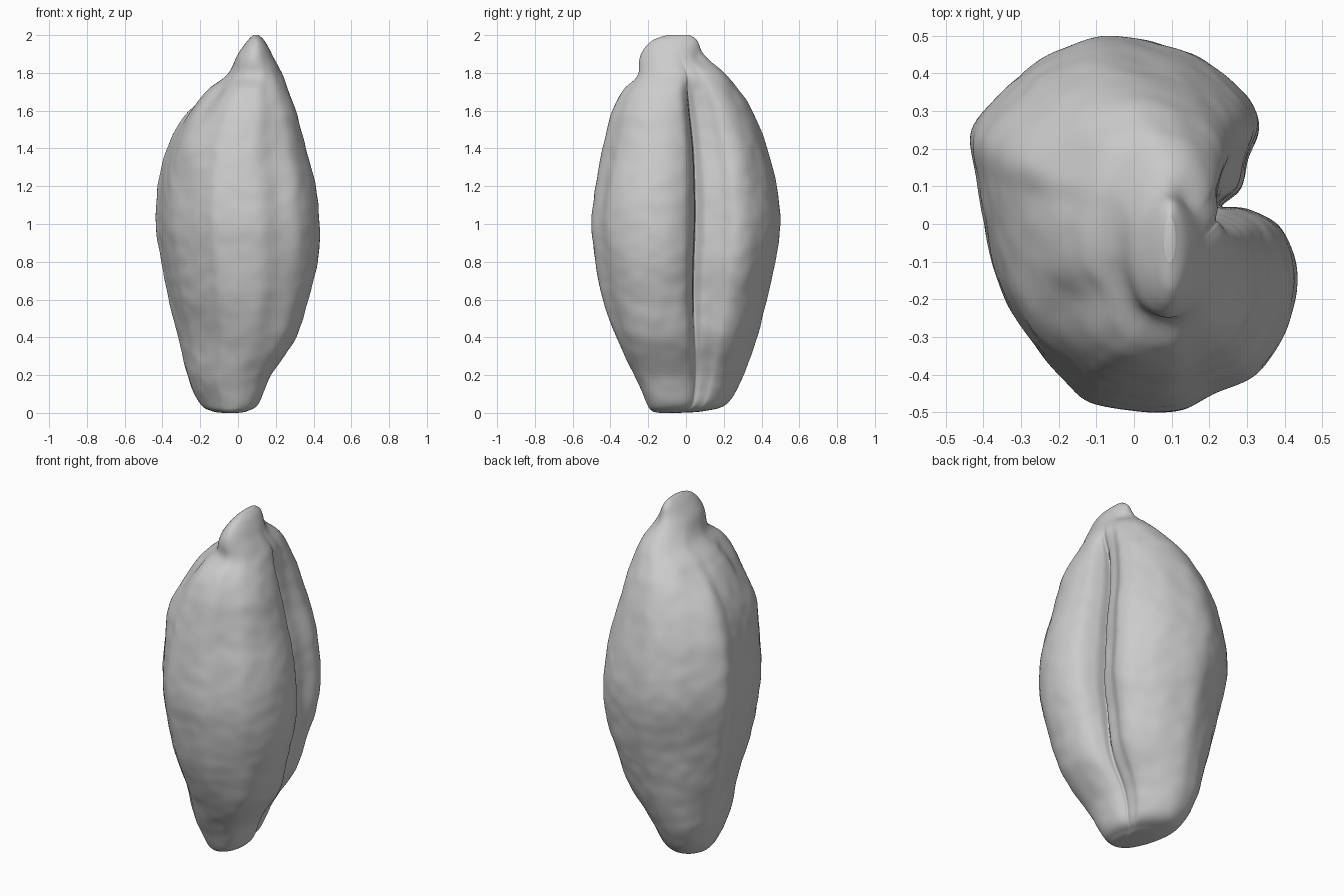
import bpy, bmesh
from math import sin, cos, atan2, sqrt, exp
from mathutils import Vector, noise

if "Cube" in bpy.data.objects:
    bpy.data.objects.remove(bpy.data.objects["Cube"])

# Silhouette: height, x min, x max, y min, y max (hundredths)
PROFILE = [
    (0, -8, 0, -14, -4), (1, -14, 5, -18, 10), (5, -20, 11, -21, 22),
    (20, -27, 18, -28, 31), (40, -31, 31, -37, 38), (60, -36, 37, -44, 43),
    (80, -40, 42, -48, 47), (100, -43, 43, -50, 50), (120, -42, 41, -48, 48),
    (140, -37, 36, -44, 43), (160, -27, 31, -39, 35), (171, -17, 27, -34, 28),
    (179, -6, 24, -27, 21), (190, 0, 18, -24, 10), (197, 5, 14, -18, 6),
    (200, 8, 11, -10, 2)]

# Widest cross-section, counter-clockwise from the crease (hundredths)
SECTION = [
    (23, 5), (28, 10), (30, 18), (33, 26), (30, 34), (22, 41), (10, 47),
    (-7, 50), (-20, 46), (-31, 39), (-43, 25), (-42, 12), (-40, 0),
    (-36, -16), (-28, -30), (-18, -42), (-9, -48), (10, -50), (22, -45),
    (33, -39), (41, -27), (43, -12), (39, -1), (30, 4)]

# Hollows around the germ end (negative depth swells): centre, radius, depth
HOLLOWS = [
    ((-.20, .14, 1.64), .11, .03), ((-.12, -.20, 1.70), .09, .03),
    ((.06, -.27, 1.75), .08, .02), ((.14, .08, 1.86), .06, .02),
    ((-.27, -.25, 1.42), .13, -.025), ((-.20, -.22, 1.60), .08, .015)]

SIDES, RINGS = 240, 240


def spline(rows, t, closed=False):
    """Catmull-Rom sample of a list of rows, t in row units."""
    n, i = len(rows), int(t)
    f = t - i
    pick = (lambda k: rows[k % n]) if closed else (lambda k: rows[max(0, min(n - 1, k))])
    a, b, c, d = (pick(i + k) for k in (-1, 0, 1, 2))
    return [(q + f * (r - p + f * (2 * p - 5 * q + 4 * r - s + f * (3 * (q - r) + s - p))) / 2) / 100
            for p, q, r, s in zip(a, b, c, d)]


def smoothstep(low, high, v):
    v = max(0, min(1, (v - low) / (high - low)))
    return v * v * (3 - 2 * v)


def wrinkle(p):
    """Broad lumps plus fine skin wrinkles."""
    lumps = noise.noise(Vector((p.x * 6, p.y * 6, p.z * 3)))
    skin = noise.noise(Vector((p.x * 12, p.y * 12, p.z * 13)) + Vector((7, 3, 1)))
    return lumps * .007 + skin * .004


def surface_point(u, v):
    z, x0, x1, y0, y1 = spline(PROFILE, v)
    z = max(0, min(2, z))
    sx, sy = spline(SECTION, u * len(SECTION), True)
    sx, sy = sx / .43, sy / .5
    # The crease fades into a round nub at the tip and a slanted oval foot
    foot = .65 * (1 - smoothstep(0, .75, z))
    blend = max(smoothstep(1.56, 1.92, z), foot)
    slant = -.4 if foot else 0
    a = atan2(sy, sx)
    r = sqrt((1 - slant ** 2) / (1 - slant * sin(2 * a)))
    ux = sx * (1 - blend) + r * cos(a) * blend
    uy = sy * (1 - blend) + r * sin(a) * blend
    p = Vector(((x0 + x1) / 2 + ux * (x1 - x0) / 2,
                (y0 + y1) / 2 + uy * (y1 - y0) / 2, z))
    out = Vector((ux, uy, 0)).normalized()
    push = wrinkle(p) * smoothstep(0, .15, z) * (1 - smoothstep(1.85, 2, z))
    for centre, radius, depth in HOLLOWS:
        push -= depth * exp(-((p - Vector(centre)).length / radius) ** 2)
    return p + out * push


# Grain body: rings lofted from foot to tip
bm = bmesh.new()
rings = []
for j in range(RINGS + 1):
    v = (len(PROFILE) - 1) * j / RINGS
    rings.append([bm.verts.new(surface_point(i / SIDES, v)) for i in range(SIDES)])
for low, high in zip(rings, rings[1:]):
    for i in range(SIDES):
        k = (i + 1) % SIDES
        bm.faces.new((low[i], low[k], high[k], high[i]))
bm.faces.new(rings[0][::-1])
bm.faces.new(rings[-1])
bmesh.ops.recalc_face_normals(bm, faces=bm.faces)
mesh = bpy.data.meshes.new("grain_body")
bm.to_mesh(mesh)
bm.free()
body = bpy.data.objects.new("grain_body", mesh)
bpy.context.collection.objects.link(body)

# Plain grey skin
grey = bpy.data.materials.new("plain_grey")
grey.use_nodes = True
grey.diffuse_color = (.6, .6, .6, 1)
grey.node_tree.nodes["Principled BSDF"].inputs["Base Color"].default_value = (.6, .6, .6, 1)
mesh.materials.append(grey)

# Soften the loft and shade it smooth
soften = body.modifiers.new("soften", 'SMOOTH')
soften.factor, soften.iterations = .5, 4
bpy.context.view_layer.objects.active = body
body.select_set(True)
bpy.ops.object.shade_smooth()
